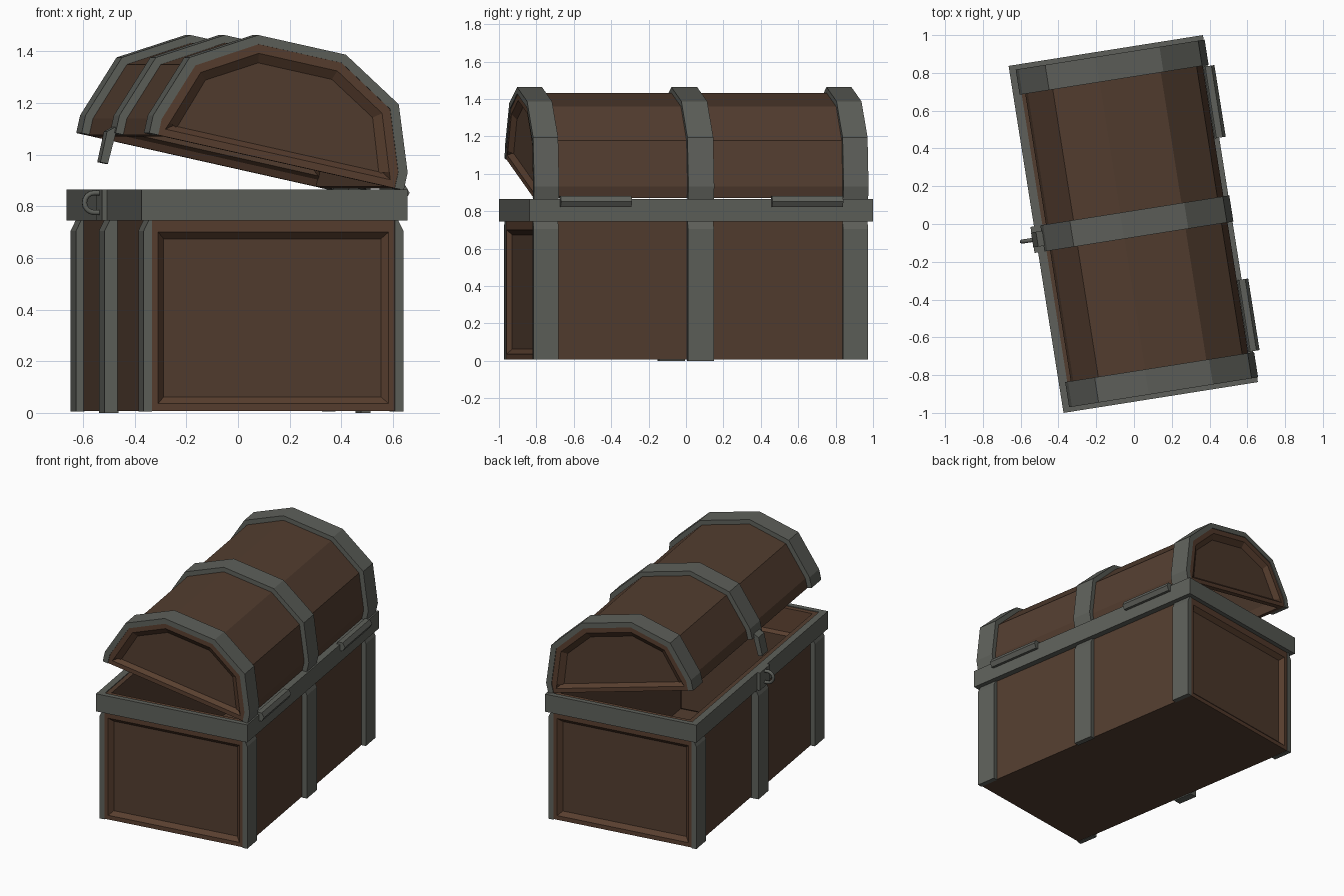
import bpy, bmesh, math
from mathutils import Matrix, Vector

if "Cube" in bpy.data.objects:
    bpy.data.objects.remove(bpy.data.objects["Cube"])

# Whole chest is turned about z; the lid also swings open about its hinge line
TURN = Matrix.Translation((-0.004, 0, 0)) @ Matrix.Rotation(math.radians(9), 4, 'Z')
PIVOT = Vector((0.5, 0, 0.865))
LID = TURN @ Matrix.Translation(PIVOT) @ Matrix.Rotation(math.radians(12.5), 4, 'Y')
LID = LID @ Matrix.Translation((-0.5, 0, 0))   # lid parts: z = 0 is the lid's lower edge


def material(name, rgb):
    m = bpy.data.materials.new(name)
    m.diffuse_color = (*rgb, 1)
    m.use_nodes = True
    m.node_tree.nodes["Principled BSDF"].inputs["Base Color"].default_value = m.diffuse_color
    return m


WOOD = material("brown wood", (0.086, 0.047, 0.029))
TRIM = material("reddish wood trim", (0.098, 0.049, 0.028))
METAL = material("grey iron", (0.112, 0.117, 0.103))


def finish(name, bm, mats, matrix):
    bmesh.ops.recalc_face_normals(bm, faces=bm.faces[:])
    me = bpy.data.meshes.new(name)
    bm.to_mesh(me)
    bm.free()
    for m in mats:
        me.materials.append(m)
    ob = bpy.data.objects.new(name, me)
    bpy.context.collection.objects.link(ob)
    ob.matrix_world = matrix
    return ob


def prism_bm(pts, y0, y1):
    """Extrude an x-z outline along y."""
    bm = bmesh.new()
    a = [bm.verts.new((x, y0, z)) for x, z in pts]
    b = [bm.verts.new((x, y1, z)) for x, z in pts]
    bm.faces.new(a)
    bm.faces.new(b[::-1])
    n = len(pts)
    for i in range(n):
        j = (i + 1) % n
        bm.faces.new((a[i], b[i], b[j], a[j]))
    bmesh.ops.recalc_face_normals(bm, faces=bm.faces[:])
    return bm


def prism(name, pts, y0, y1, matrix=TURN, mat=METAL):
    return finish(name, prism_bm(pts, y0, y1), [mat], matrix)


def rect(x0, x1, z0, z1):
    return [(x0, z0), (x1, z0), (x1, z1), (x0, z1)]


def panelled_shell(name, pts, half_len, open_dir, matrix, top_inset):
    """Hollow wooden shell with a sunken panel in both end faces."""
    bm = prism_bm(pts, -half_len, half_len)
    gone = [f for f in bm.faces if f.normal.z * open_dir > 0.99 and
            abs(f.calc_center_median().z - (max if open_dir > 0 else min)(p[1] for p in pts)) < 1e-4]
    bmesh.ops.delete(bm, geom=gone, context='FACES')
    ends = [f for f in bm.faces if abs(f.normal.y) > 0.99]
    ring = bmesh.ops.inset_individual(bm, faces=ends, thickness=0.04)['faces']
    if top_inset:   # lower the panel's top edge below the rim
        for v in {v for f in ends for v in f.verts}:
            if v.co.z > 0.5:
                v.co.z = top_inset
    ring += bmesh.ops.inset_individual(bm, faces=ends, thickness=0.037, depth=-0.026)['faces']
    for f in ring:
        f.material_index = 1
    ob = finish(name, bm, [WOOD, TRIM], matrix)
    mod = ob.modifiers.new("walls", 'SOLIDIFY')
    mod.thickness = 0.05
    mod.offset = -1
    return ob


# Wooden box
panelled_shell("chest_body", rect(-0.48, 0.48, 0.008, 0.86), 0.90, 1, TURN, 0.70)

# Iron rim around the mouth
for s, side in ((-1, "left"), (1, "right")):
    prism(f"rim_{side}", rect(*sorted((s * 0.476, s * 0.521)), 0.745, 0.865), -0.93, 0.93)
for s, side in ((-1, "front"), (1, "back")):
    prism(f"rim_{side}", rect(-0.478, 0.478, 0.745, 0.865), *sorted((s * 0.896, s * 0.93)))

# Upright iron straps on the long sides
SPANS = (("front", -0.905, -0.77), ("middle", -0.07, 0.07), ("back", 0.77, 0.905))
for part, y0, y1 in SPANS:
    for s, side in ((-1, "left"), (1, "right")):
        o = 0.509
        z0 = 0.006
        if part == "middle":
            o = 0.53 if s < 0 else 0.513
            z0 = 0.0
        pts = [(0.476, z0), (o, z0), (o, 0.705), (o - 0.022, 0.75), (0.476, 0.75)]
        prism(f"{part}_strap_{side}", [(s * x, z) for x, z in pts], y0, y1)

# Lid outline, outer (iron) and inner (wood)
def arch(half):
    return half + [(-x, z) for x, z in reversed(half)]


OUTER = arch([(0.511, 0), (0.511, 0.07), (0.42, 0.32), (0.176, 0.463)])
INNER = arch([(0.48, 0), (0.48, 0.064), (0.395, 0.298), (0.168, 0.433)])
panelled_shell("lid", INNER, 0.90, -1, LID, None)

# Iron arches over the lid
lip = [(x * 0.99, z * 0.99) for x, z in INNER]
for part, y0, y1 in SPANS:
    prism(f"{part}_lid_band", OUTER + lip[::-1], y0, y1, LID)

# Hinge barrels
for y, part in ((-0.572, "front"), (0.572, "back")):
    hexa = [(0.523 + 0.033 * math.cos(math.radians(60 * i)),
             0.852 + 0.033 * math.sin(math.radians(60 * i))) for i in range(6)]
    prism(f"{part}_hinge", hexa, y - 0.192, y + 0.192)

# Hasp on the lid, lock plate and staple on the box
prism("hasp", [(-0.505, 0.03), (-0.54, 0.0), (-0.54, -0.122), (-0.51, -0.122), (-0.505, 0.0)],
      -0.04, 0.04, LID)
prism("lock_plate", rect(-0.54, -0.515, 0.745, 0.865), -0.07, 0.07)

cu = bpy.data.curves.new("staple", 'CURVE')
cu.dimensions = '3D'
cu.bevel_depth = 0.011
cu.bevel_resolution = 1
path = [(-0.52, 0.852)]
path += [(-0.56 - 0.038 * math.sin(math.pi * i / 8), 0.814 + 0.038 * math.cos(math.pi * i / 8))
         for i in range(9)]
path += [(-0.52, 0.776)]
sp = cu.splines.new('POLY')
sp.points.add(len(path) - 1)
for p, (x, z) in zip(sp.points, path):
    p.co = (x, 0, z, 1)
cu.materials.append(METAL)
staple = bpy.data.objects.new("staple", cu)
bpy.context.collection.objects.link(staple)
staple.matrix_world = TURN
